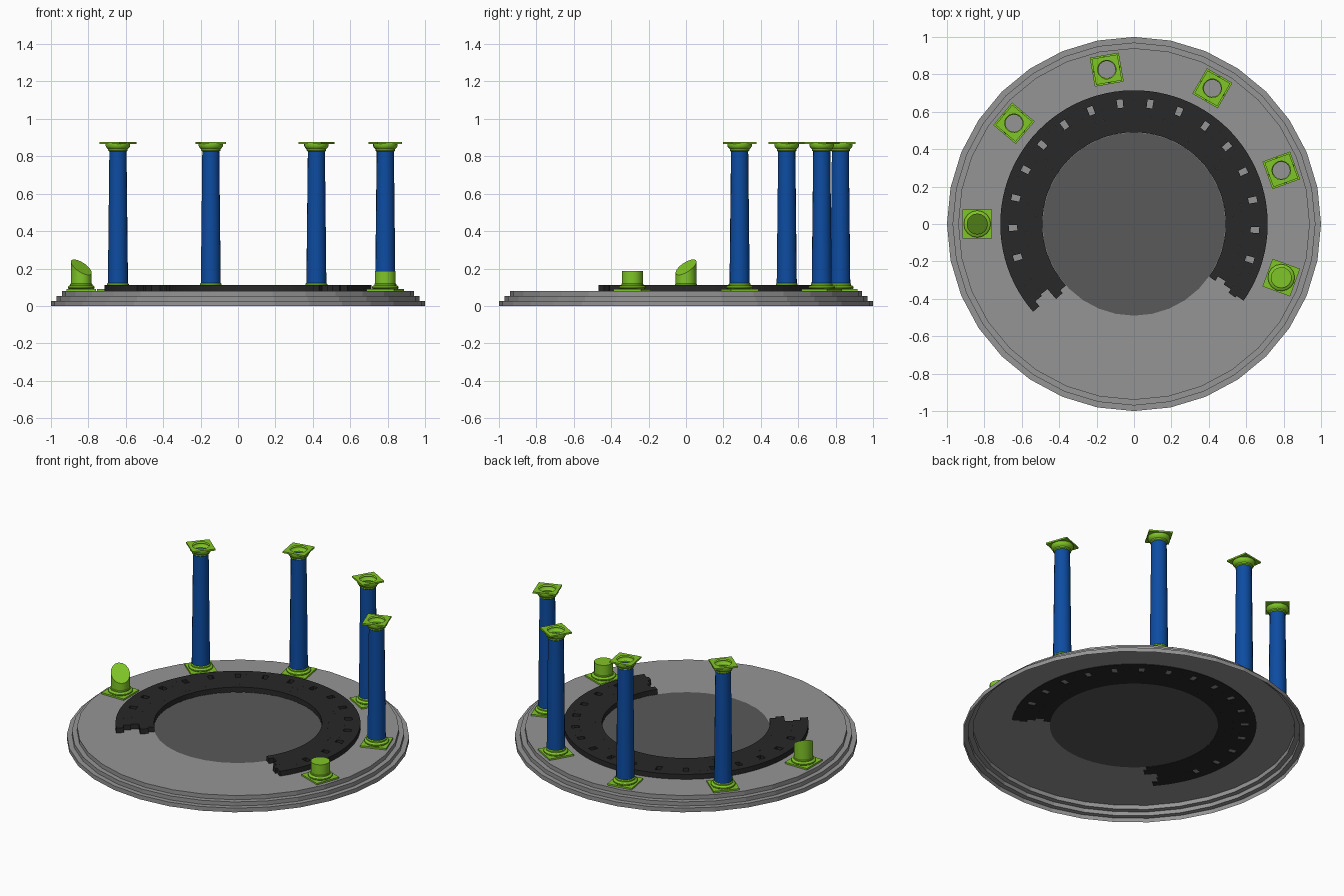
import bpy, bmesh
from math import cos, sin, radians, pi

if "Cube" in bpy.data.objects:
    bpy.data.objects.remove(bpy.data.objects["Cube"])


def material(name, rgb):
    m = bpy.data.materials.new(name)
    m.diffuse_color = (*rgb, 1)
    m.use_nodes = True
    m.node_tree.nodes["Principled BSDF"].inputs["Base Color"].default_value = m.diffuse_color
    return m


STONE = material("stone", (0.30, 0.30, 0.30))
FLOOR = material("floor_grey", (0.10, 0.10, 0.10))
BLACK = material("dark_paving", (0.021, 0.021, 0.021))
BLUE = material("blue_shaft", (0.004, 0.072, 0.36))
GREEN = material("green_stone", (0.216, 0.56, 0.02))


def finish(bm, name, mat, loc=(0, 0, 0), rot=0, smooth=False):
    me = bpy.data.meshes.new(name)
    bm.to_mesh(me)
    bm.free()
    ob = bpy.data.objects.new(name, me)
    bpy.context.collection.objects.link(ob)
    ob.location, ob.rotation_euler = loc, (0, 0, rot)
    me.materials.append(mat)
    if smooth:
        bpy.ops.object.select_all(action='DESELECT')
        ob.select_set(True)
        bpy.context.view_layer.objects.active = ob
        bpy.ops.object.shade_smooth_by_angle(angle=radians(35))
    return ob


def lathe(bm, profile, segs):
    """Revolve (radius, z) points, listed bottom to top, into an open shell."""
    rings = [[bm.verts.new((r * cos(2 * pi * i / segs), r * sin(2 * pi * i / segs), z))
              for i in range(segs)] for r, z in profile]
    for a, b in zip(rings, rings[1:]):
        for i in range(segs):
            j = (i + 1) % segs
            bm.faces.new((a[i], a[j], b[j], b[i]))
    return rings


def square_plate(bm, side, hole, z0, z1, segs=16):
    """Square slab with a round hole, built as rings bent to a square."""
    def ring(r, z, square):
        out = []
        for i in range(segs):
            a = 2 * pi * i / segs
            k = side / 2 / max(abs(cos(a)), abs(sin(a))) if square else r
            out.append(bm.verts.new((k * cos(a), k * sin(a), z)))
        return out
    loop = [ring(hole, z0, False), ring(0, z0, True), ring(0, z1, True), ring(hole, z1, False)]
    for a, b in zip(loop, loop[1:]):
        for i in range(segs):
            j = (i + 1) % segs
            bm.faces.new((a[i], b[i], b[j], a[j]))
    bmesh.ops.recalc_face_normals(bm, faces=bm.faces)


def arc_block(bm, r0, r1, a0, a1, z0, z1):
    v = [bm.verts.new((r * cos(radians(a)), r * sin(radians(a)), z))
         for z in (z0, z1) for r, a in ((r0, a0), (r1, a0), (r1, a1), (r0, a1))]
    for f in ((3, 2, 1, 0), (4, 5, 6, 7), (0, 1, 5, 4), (1, 2, 6, 5), (2, 3, 7, 6), (3, 0, 4, 7)):
        bm.faces.new([v[i] for i in f])


# Stepped round platform, open underneath, cut into wedge-shaped slabs
bm = bmesh.new()
rings = lathe(bm, [(1, 0), (1, .027), (.97, .027), (.97, .053), (.94, .053), (.94, .08), (.49, .08)], 32)
seams = [bm.edges.get((a, b)) for lo, hi in zip(rings, rings[1:]) for a, b in zip(lo, hi)]
bmesh.ops.split_edges(bm, edges=seams)
finish(bm, "stepped_platform", STONE)

# Central floor disc
bm = bmesh.new()
bmesh.ops.create_circle(bm, cap_ends=True, segments=64, radius=.492)
finish(bm, "centre_floor", FLOOR, (0, 0, .079))

# Curved paving: rows of blocks with ragged ends
bm = bmesh.new()


def paving_row(r0, r1, start, end):
    n = max(1, round((end - start) / 3.7))
    step = (end - start) / n
    for i in range(n):
        arc_block(bm, r0, r1, start + i * step, start + (i + 1) * step, .077, .112)


for row in ((.49, .53, -35, 222), (.53, .578, -32, 224), (.578, .625, -34, 217), (.67, .715, -35, 221)):
    paving_row(*row)
# Slotted row: blocks between sixteen square holes
PITCH, GAP = 14.2, 2.8
holes = [-17 + k * PITCH for k in range(16)]
starts = [-36] + [h + GAP / 2 for h in holes]
ends = [h - GAP / 2 for h in holes] + [218]
for a, b in zip(starts, ends):
    paving_row(.625, .67, a, b)
finish(bm, "curved_paving", BLACK)

BASE = [(.066, .09), (.072, .095), (.072, .102), (.066, .108), (.059, .11), (.059, .117), (.054, .122)]
R = .838


def place(angle):
    a = radians(angle)
    return (R * cos(a), R * sin(a), 0), a


def column_base(name, loc, rot):
    bm = bmesh.new()
    square_plate(bm, .157, .05, .081, .091)
    lathe(bm, BASE, 16)
    finish(bm, name, GREEN, loc, rot, True)


# Four standing columns
for n, angle in enumerate((20, 60, 100, 140), 1):
    loc, rot = place(angle)
    column_base(f"column_base_{n}", loc, rot)
    # Tapered shaft of separate drums
    bm = bmesh.new()
    heights = (.115, .145, .26, .37, .485, .60, .715, .835)
    drums = [(.054 - .008 * (z - .115) / .72, z) for z in heights]
    for lo, hi in zip(drums, drums[1:]):
        lathe(bm, [lo, hi], 16)
    finish(bm, f"column_shaft_{n}", BLUE, loc, rot, True)
    bm = bmesh.new()
    square_plate(bm, .14, .05, .866, .876)
    lathe(bm, [(.046, .825), (.052, .83), (.052, .838), (.06, .845), (.066, .855), (.066, .866)], 16)
    finish(bm, f"column_capital_{n}", GREEN, loc, rot, True)

# Two broken stumps: one flat, one sheared at a slant
for name, angle, top, slant in (("flat_stump", -20, .186, 0), ("sheared_stump", 180, .207, .042)):
    loc, rot = place(angle)
    column_base(name + "_base", loc, rot)
    bm = bmesh.new()
    rings = lathe(bm, [(.056, .115), (.056, top)], 16)
    bm.faces.new(rings[1])
    for v in rings[1]:
        # slope rises outward and towards the back (local +x, -y at 180 degrees)
        v.co.z += slant * (v.co.x - v.co.y) / (.056 * 2 ** .5)
    finish(bm, name, GREEN, loc, rot, True)
